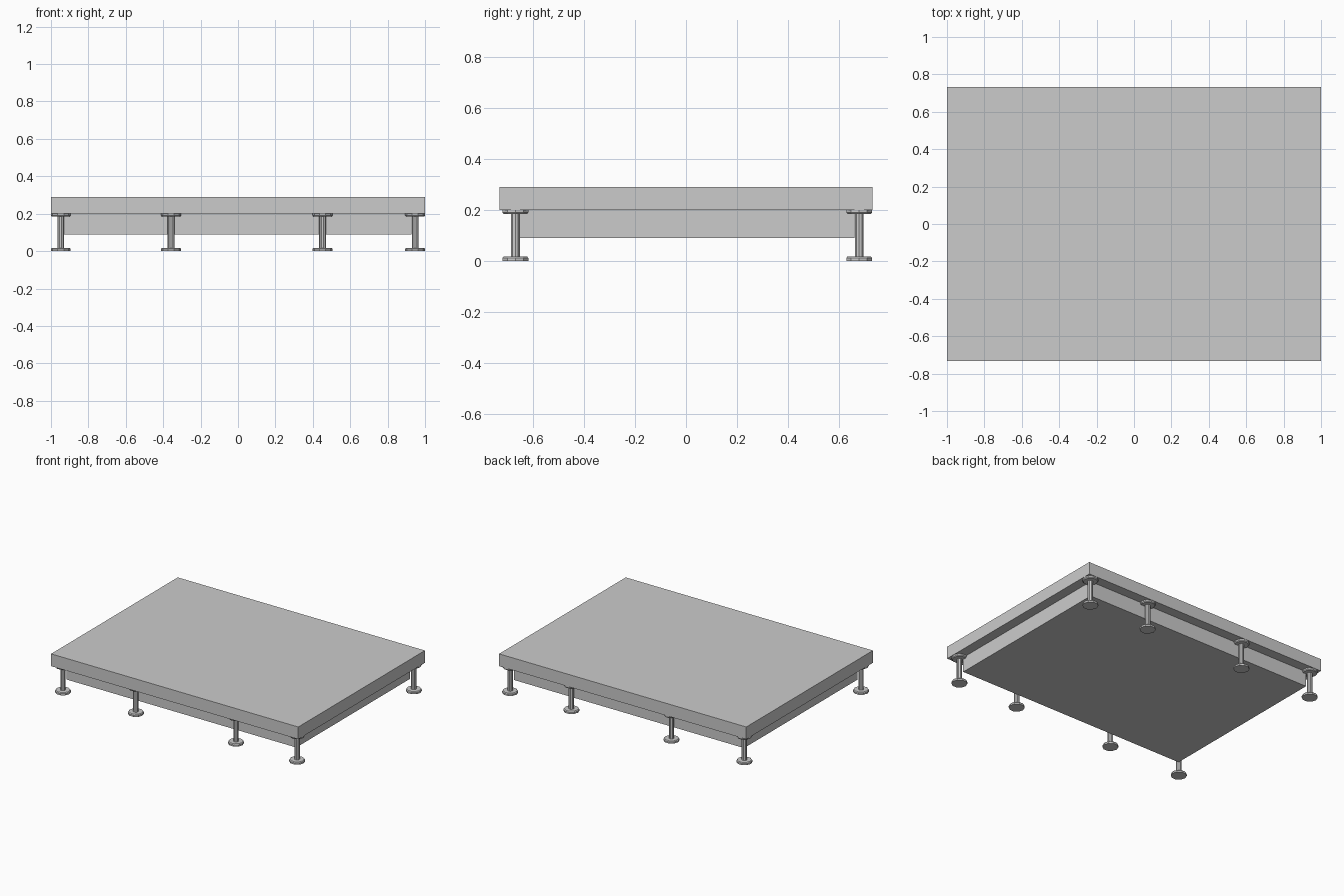
import bpy, bmesh, math

if "Cube" in bpy.data.objects:
    bpy.data.objects.remove(bpy.data.objects["Cube"])


def box(name, x0, x1, y0, y1, z0, z1):
    bm = bmesh.new()
    bmesh.ops.create_cube(bm, size=1)
    for v in bm.verts:
        v.co = ((x0 + x1) / 2 + v.co.x * (x1 - x0),
                (y0 + y1) / 2 + v.co.y * (y1 - y0),
                (z0 + z1) / 2 + v.co.z * (z1 - z0))
    return add(name, bm)


def add(name, bm):
    bmesh.ops.recalc_face_normals(bm, faces=bm.faces)
    me = bpy.data.meshes.new(name)
    bm.to_mesh(me)
    bm.free()
    ob = bpy.data.objects.new(name, me)
    bpy.context.collection.objects.link(ob)
    return ob


def lathe(name, profile, sides, loc):
    bm = bmesh.new()
    rings = [[bm.verts.new((r * math.cos(math.tau * i / sides),
                            r * math.sin(math.tau * i / sides), z))
              for i in range(sides)] for r, z in profile]
    for a, b in zip(rings, rings[1:]):
        for i in range(sides):
            j = (i + 1) % sides
            bm.faces.new((a[i], a[j], b[j], b[i]))
    bm.faces.new(rings[0][::-1])
    bm.faces.new(rings[-1])
    ob = add(name, bm)
    ob.location = loc
    return ob


# Platform deck and recessed lower body
box("deck", -1, 1, -0.732, 0.732, 0.20, 0.29)
box("lower_body", -0.932, 0.928, -0.652, 0.66, 0.09, 0.20)

# Flanged legs: foot disc, slim post, mounting disc
leg = [(0.053, 0), (0.053, 0.012), (0.048, 0.018), (0.018, 0.018),
       (0.018, 0.184), (0.048, 0.184), (0.053, 0.19), (0.053, 0.202)]
for row, y in (("front", -0.669), ("back", 0.679)):
    for n, x in enumerate((-0.948, -0.358, 0.452, 0.947)):
        lathe(f"{row}_leg_{n + 1}", leg, 10, (x, y, 0))
